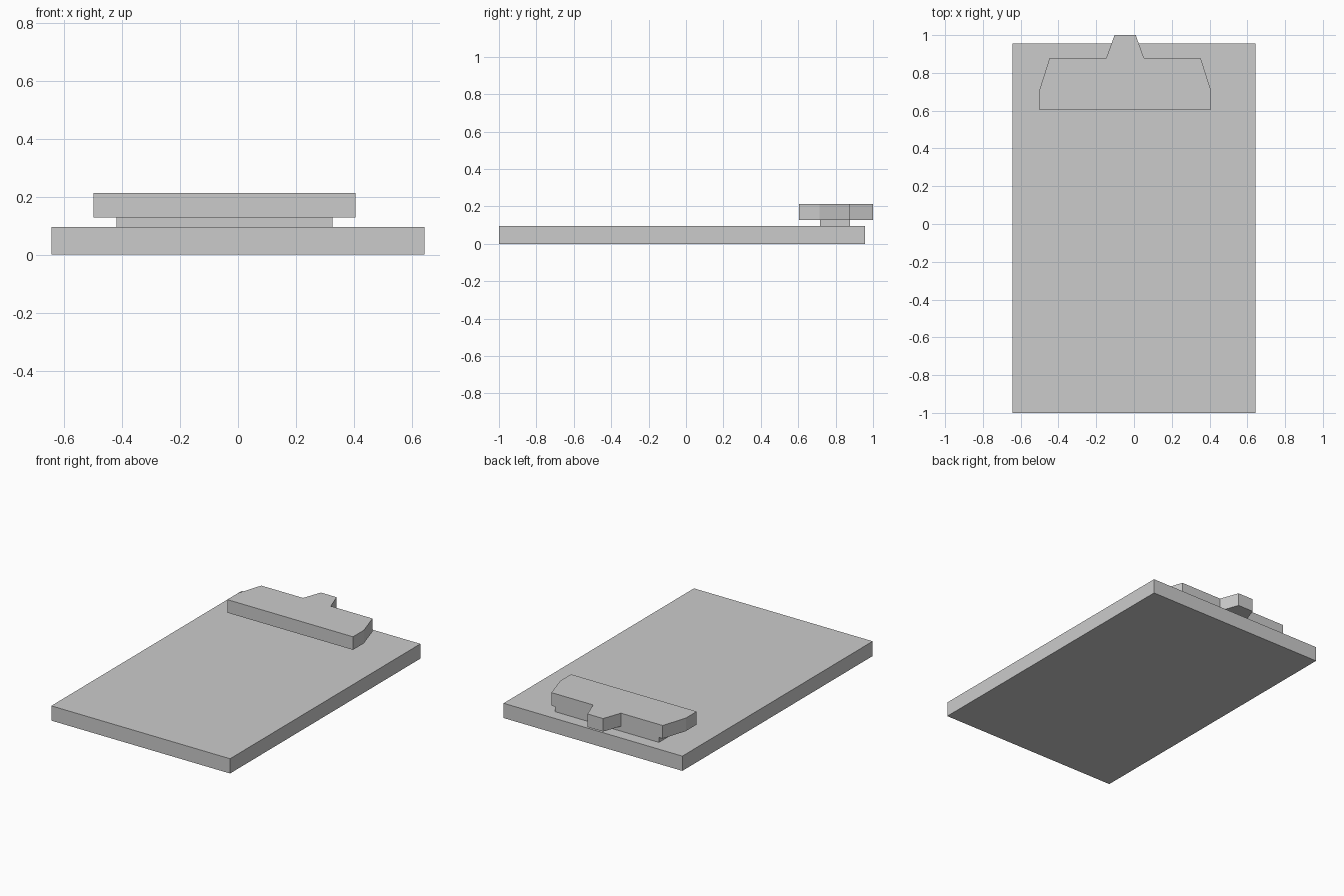
import bpy, bmesh

if "Cube" in bpy.data.objects:
    bpy.data.objects.remove(bpy.data.objects["Cube"])


def extrude_profile(name, points, z0, z1):
    """Extrude a flat counter-clockwise outline from z0 up to z1."""
    bm = bmesh.new()
    face = bm.faces.new([bm.verts.new((x, y, z0)) for x, y in points])
    top = bmesh.ops.extrude_face_region(bm, geom=[face], use_keep_orig=True)
    verts = [v for v in top["geom"] if isinstance(v, bmesh.types.BMVert)]
    bmesh.ops.translate(bm, verts=verts, vec=(0, 0, z1 - z0))
    bmesh.ops.recalc_face_normals(bm, faces=bm.faces)
    mesh = bpy.data.meshes.new(name)
    bm.to_mesh(mesh)
    bm.free()
    obj = bpy.data.objects.new(name, mesh)
    bpy.context.collection.objects.link(obj)
    return obj


def rectangle(x0, x1, y0, y1):
    return [(x0, y0), (x1, y0), (x1, y1), (x0, y1)]


# Backing board
extrude_profile("board", rectangle(-0.643, 0.643, -1.0, 0.956), 0.0, 0.096)

# Narrow spacer holding the clip above the board
extrude_profile("clip_spacer", rectangle(-0.42, 0.326, 0.717, 0.878), 0.096, 0.128)

# Clip plate with tapered ends and a thumb tab, mirrored about its own centre
centre_x = -0.047
half = [(0.452, 0.603), (0.452, 0.715), (0.4, 0.878), (0.1, 0.878), (0.056, 1.0)]
outline = [(centre_x + x, y) for x, y in half]
outline += [(centre_x - x, y) for x, y in reversed(half)]
extrude_profile("clip_plate", outline, 0.128, 0.213)
